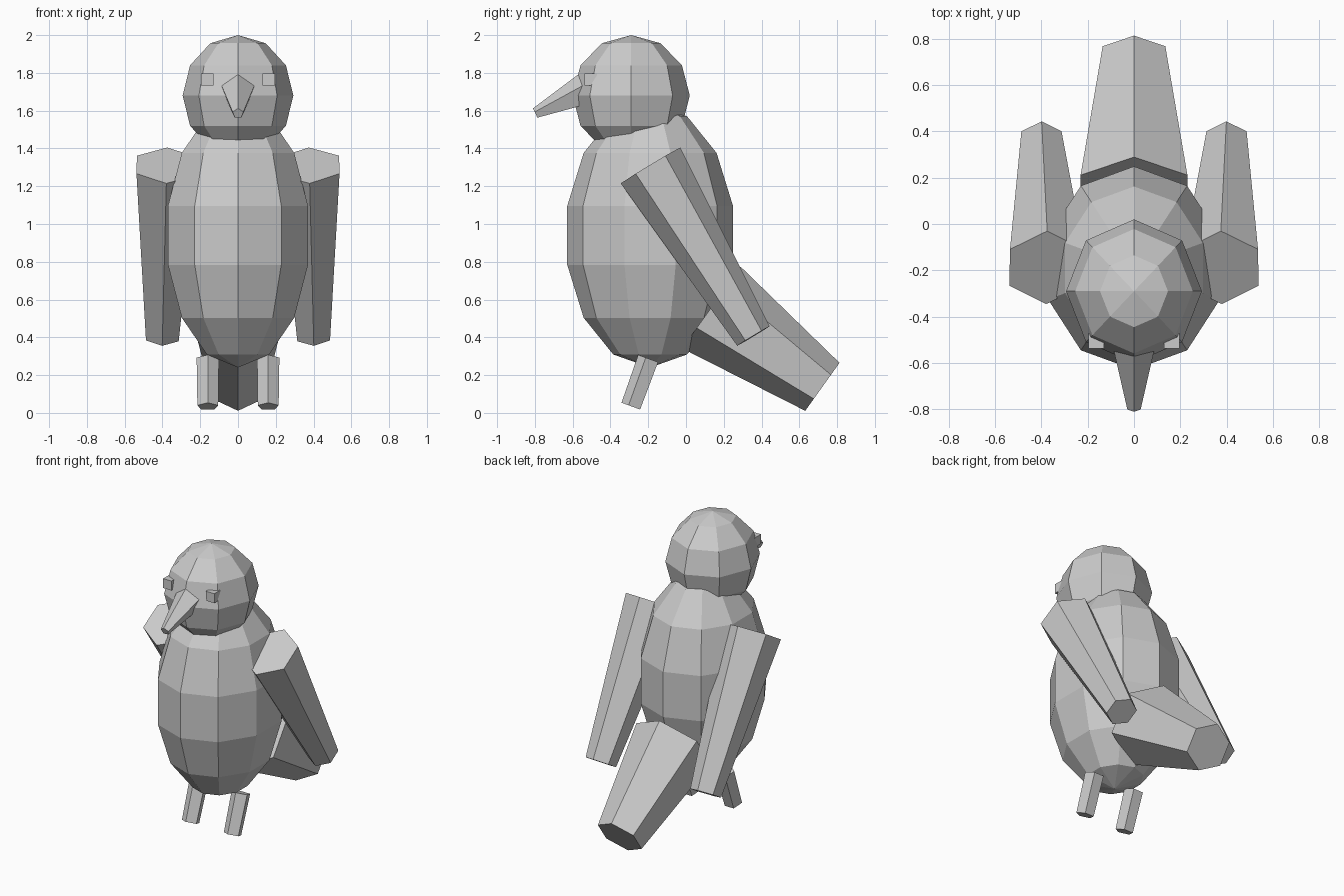
import bpy, bmesh
from math import sin, cos, pi
from mathutils import Vector

cube = bpy.data.objects.get("Cube")
if cube:
    bpy.data.objects.remove(cube, do_unlink=True)

FRONT, UP = Vector((0, -1, 0)), Vector((0, 0, 1))

grey = bpy.data.materials.new("plain grey")
grey.use_nodes = True
shade = (0.6, 0.6, 0.6, 1)
grey.diffuse_color = shade
grey.node_tree.nodes["Principled BSDF"].inputs["Base Color"].default_value = shade


def finish(name, bm):
    bmesh.ops.remove_doubles(bm, verts=bm.verts, dist=0.0005)
    bmesh.ops.recalc_face_normals(bm, faces=bm.faces)
    mesh = bpy.data.meshes.new(name)
    bm.to_mesh(mesh)
    bm.free()
    mesh.materials.append(grey)
    obj = bpy.data.objects.new(name, mesh)
    bpy.context.collection.objects.link(obj)
    return obj


def ring(bm, center, u, v, ru, rv, sides):
    angles = [2 * pi * k / sides for k in range(sides)]
    return [bm.verts.new(center + u * ru * cos(a) + v * rv * sin(a)) for a in angles]


def skin(bm, rings):
    for a, b in zip(rings, rings[1:]):
        for k in range(len(a)):
            j = (k + 1) % len(a)
            bm.faces.new((a[k], a[j], b[j], b[k]))


def ellipsoid(name, center, radii, sides, rows):
    """Faceted ball with a corner facing the front."""
    bm = bmesh.new()
    rx, ry, rz = radii
    rings = []
    for i in range(rows + 1):
        t = pi * i / rows
        c = Vector(center) + UP * rz * cos(t)
        rings.append(ring(bm, c, FRONT, Vector((1, 0, 0)), ry * sin(t), rx * sin(t), sides))
    skin(bm, rings)
    # The end rings collapse to poles
    return finish(name, bm)


def limb(name, start, end, r1, r2, sides, toward):
    """Tapered prism from start to end, with a corner facing 'toward'."""
    bm = bmesh.new()
    start, end = Vector(start), Vector(end)
    axis = (end - start).normalized()
    u = (toward - axis * toward.dot(axis)).normalized()
    v = axis.cross(u)
    rings = [ring(bm, start, u, v, r1, r1, sides), ring(bm, end, u, v, r2, r2, sides)]
    skin(bm, rings)
    for r in rings:
        bm.faces.new(r)
    return finish(name, bm)


def box(name, center, size):
    bm = bmesh.new()
    bmesh.ops.create_cube(bm, size=size)
    bmesh.ops.translate(bm, verts=bm.verts, vec=center)
    return finish(name, bm)


# Body, head, beak and tail
ellipsoid("body", (0, -0.19, 0.94), (0.4, 0.45, 0.7), 10, 7)
ellipsoid("head", (0, -0.29, 1.68), (0.293, 0.31, 0.32), 8, 6)
limb("beak", (0, -0.498, 1.724), (0, -0.797, 1.585), 0.1, 0.03, 5, UP)
limb("tail", (0, 0.134, 0.558), (0, 0.722, 0.138), 0.266, 0.156, 6, UP)

# Wings, legs and eyes on both sides
for side, s in (("left", 1), ("right", -1)):
    limb(side + "_wing", (s * 0.377, -0.188, 1.31), (s * 0.4, 0.357, 0.407),
         0.184, 0.1, 6, FRONT)
    limb(side + "_leg", (s * 0.16, -0.195, 0.286), (s * 0.16, -0.287, 0.034),
         0.062, 0.058, 5, FRONT)
    box(side + "_eye", (s * 0.163, -0.505, 1.765), 0.065)
